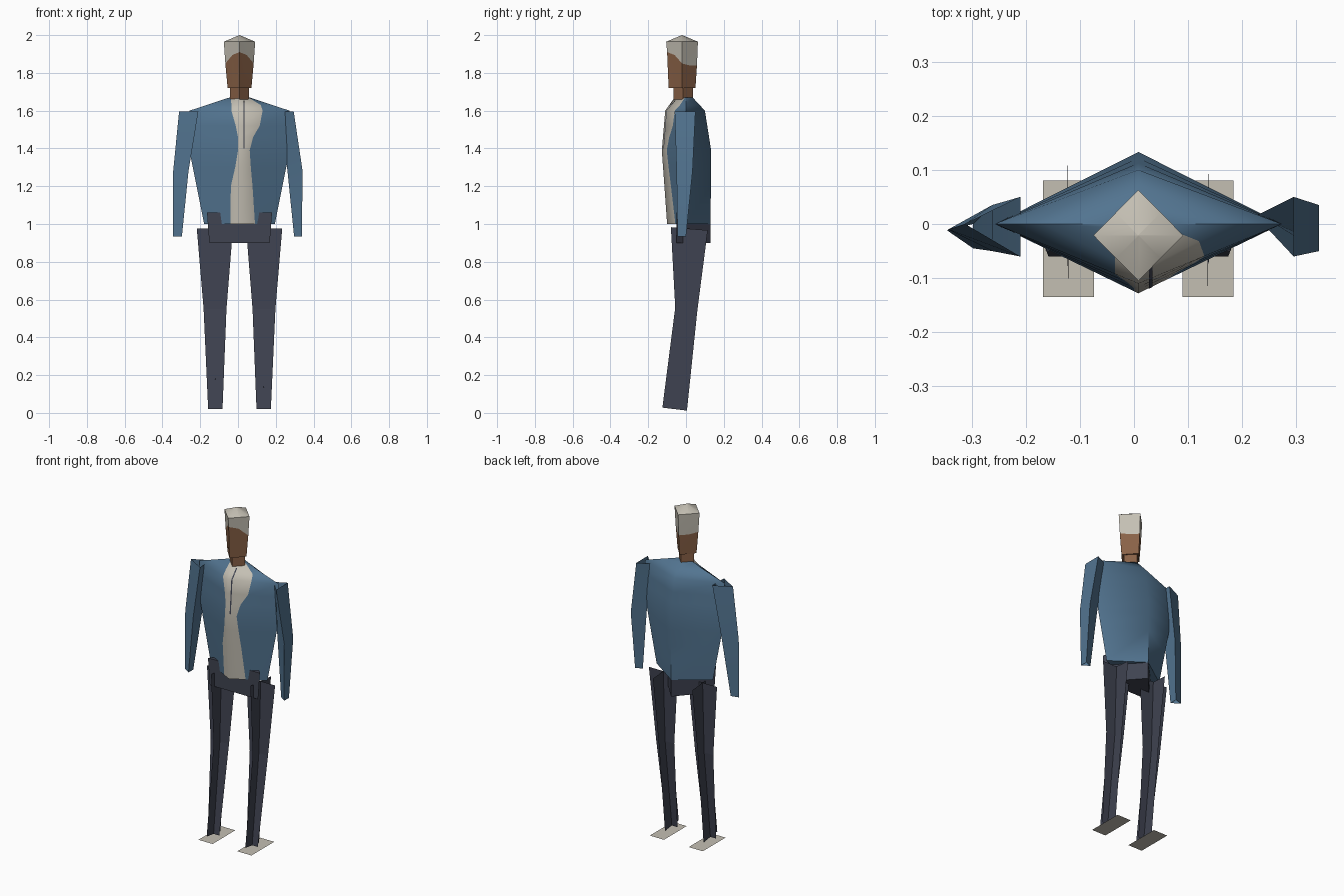
import bpy
import math

cube = bpy.data.objects.get("Cube")
if cube:
    bpy.data.objects.remove(cube)


def material(name, rgb):
    m = bpy.data.materials.new(name)
    m.use_nodes = True
    m.diffuse_color = (*rgb, 1)
    bsdf = next(n for n in m.node_tree.nodes if n.type == 'BSDF_PRINCIPLED')
    bsdf.inputs["Base Color"].default_value = (*rgb, 1)
    return m


BLUE = material("blue_jacket", (0.085, 0.175, 0.28))
PALE = material("pale_cloth", (0.55, 0.52, 0.45))
SKIN = material("brown_skin", (0.25, 0.12, 0.062))
DARK = material("dark_trousers", (0.05, 0.056, 0.082))


def build(name, verts, faces, mats, rule=None, smooth=None):
    mesh = bpy.data.meshes.new(name)
    mesh.from_pydata(verts, [], faces)
    for m in mats:
        mesh.materials.append(m)
    if rule:
        for p in mesh.polygons:
            p.material_index = rule(p.index)
    ob = bpy.data.objects.new(name, mesh)
    bpy.context.collection.objects.link(ob)
    if smooth:
        bpy.ops.object.select_all(action='DESELECT')
        ob.select_set(True)
        bpy.context.view_layer.objects.active = ob
        bpy.ops.object.shade_smooth_by_angle(angle=math.radians(smooth))
    return ob


def loft(name, rings, mats, rule=None, smooth=None, caps=True):
    """Skin a stack of equal rings, counter-clockwise from above, bottom first."""
    n = len(rings[0])
    faces = [(r * n + i, r * n + (i + 1) % n, (r + 1) * n + (i + 1) % n, (r + 1) * n + i)
             for r in range(len(rings) - 1) for i in range(n)]
    if caps:
        last = (len(rings) - 1) * n
        faces += [tuple(reversed(range(n))), tuple(range(last, last + n))]
    return build(name, [p for ring in rings for p in ring], faces, mats, rule, smooth)


def lerp_rows(rows, z):
    """Interpolate the columns of (z, a, b, ...) rows at height z."""
    for lo, hi in zip(rows, rows[1:]):
        if z <= hi[0]:
            t = max(0, (z - lo[0]) / (hi[0] - lo[0]))
            return [a + (b - a) * t for a, b in zip(lo[1:], hi[1:])]
    return rows[-1][1:]


# Torso: diamond section; rows are height, half width, front y, back y
CX = 0.008
TORSO = [(1.0, 0.187, -0.10, 0.13), (1.39, 0.265, -0.128, 0.133),
         (1.6, 0.265, -0.11, 0.10), (1.67, 0.052, -0.06, 0.035)]
# Shirt opening: height, right edge x, left edge x
SHIRT = [(1.0, -0.04, 0.09), (1.2, -0.038, 0.077), (1.3, -0.015, 0.068),
         (1.39, 0.0, 0.062), (1.46, 0.0, 0.08), (1.52, -0.012, 0.115),
         (1.6, -0.035, 0.13), (1.63, -0.035, 0.12), (1.67, -0.038, 0.055)]


def front_point(x, z, lift=0):
    half, front, back = lerp_rows(TORSO, z)
    return (x, front * (1 - abs(x - CX) / half) - lift, z)


rings = []
for z, right, left in SHIRT:
    half, front, back = lerp_rows(TORSO, z)
    rings.append([front_point(CX, z), front_point(left, z), (CX + half, 0, z),
                  (CX, back, z), (CX - half, 0, z), front_point(right, z)])
side_faces = 6 * (len(rings) - 1)
loft("torso", rings, [BLUE, PALE],
     lambda i: 1 if i < side_faces and i % 6 in (0, 5) else 0, 60)

# Narrow dark trim on the shirt front
trim = [front_point(x, z, 0.002) for z in (1.4, 1.6, 1.655) for x in (0.028, 0.034)]
build("shirt_trim", trim, [(0, 1, 3, 2), (2, 3, 5, 4)], [DARK])

# Pelvis: triangular block with a flat front and a point at the back
loft("pelvis", [[(CX - w, -0.05, z), (CX + w, -0.05, z), (CX, 0.13, z)]
                for z, w in ((0.9, 0.16), (1.06, 0.172))], [DARK])


# Arms: open three-sided sleeves, the flat side towards +x on both
def arm(name, levels):
    loft(name, [[(tip, mid, z), (flat, front, z), (flat, back, z)]
                for z, tip, mid, flat, front, back in levels], [BLUE], smooth=60, caps=False)


arm("right_arm", [(0.935, -0.345, -0.012, -0.297, -0.045, 0.0),
                  (1.28, -0.343, -0.01, -0.262, -0.05, 0.035),
                  (1.595, -0.312, 0.0, -0.21, -0.06, 0.05)])
arm("left_arm", [(0.935, 0.297, -0.015, 0.338, -0.045, 0.0),
                 (1.28, 0.262, 0.0, 0.342, -0.05, 0.035),
                 (1.595, 0.225, 0.015, 0.295, -0.06, 0.05)])

# Legs: two crossed sheets each; rows are height, inner offset, outer offset, front y, back y
LEG = [(0.02, 0.09, 0.166, -0.125, 0.005), (0.55, 0.069, 0.19, -0.057, 0.06),
       (0.975, 0.035, 0.226, -0.08, 0.115)]
for side, name in ((-1, "right"), (1, "left")):
    verts = []
    for z, inner, outer, front, back in LEG:
        xm, ym = (inner + outer) / 2, (front + back) / 2
        tilt = 0.008
        verts += [(CX + side * inner, ym, z), (CX + side * outer, ym, z),
                  (CX + side * xm, front, z + tilt), (CX + side * xm, back, z - tilt)]
    faces = [(a + k, a + k + 1, a + k + 5, a + k + 4) for a in (0, 4) for k in (0, 2)]
    build(name + "_leg", verts, faces, [DARK])

    # Foot: flat sheet on the ground
    x0, x1 = CX + side * 0.082, CX + side * 0.176
    x0, x1 = min(x0, x1), max(x0, x1)
    build(name + "_foot", [(x0, -0.135, 0), (x1, -0.135, 0), (x1, 0.08, 0), (x0, 0.08, 0)],
          [(0, 1, 2, 3)], [PALE])


# Neck and head: diamond sections with a mid point on each side
def diamond(half_x, half_y, heights, cy=-0.021):
    corners = [(0, -half_y), (half_x, 0), (0, half_y), (-half_x, 0)]
    ring = []
    for i, (x, y) in enumerate(corners):
        nx, ny = corners[(i + 1) % 4]
        ring += [(x, y), ((x + nx) / 2, (y + ny) / 2)]
    return [(CX + x, cy + y, h) for (x, y), h in zip(ring, heights)]


loft("neck", [diamond(0.05, 0.052, [z] * 8, -0.015) for z in (1.66, 1.73)], [SKIN])

hairline = [1.91, 1.895, 1.85, 1.84, 1.84, 1.84, 1.85, 1.895]
head = [diamond(0.063, 0.071, [1.72] * 8), diamond(0.075, 0.079, hairline),
        diamond(0.083, 0.084, [1.965] * 8), diamond(0.001, 0.001, [2.0] * 8)]
loft("head", head, [SKIN, PALE], lambda i: 0 if i < 8 or i == 24 else 1, 60)
